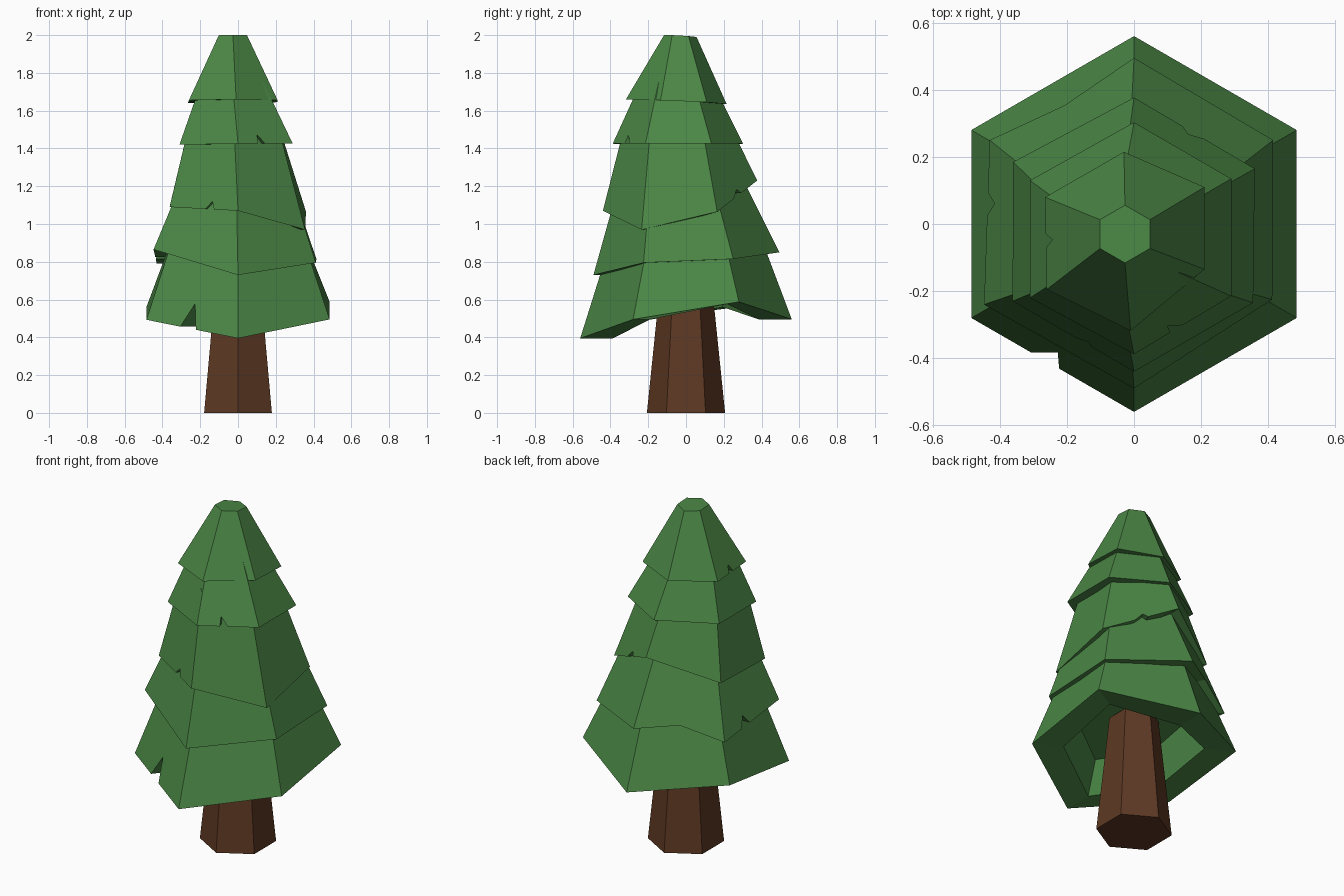
import bpy, bmesh, math
from mathutils import Vector

if "Cube" in bpy.data.objects:
    bpy.data.objects.remove(bpy.data.objects["Cube"])


def material(name, color):
    m = bpy.data.materials.new(name)
    m.diffuse_color = (*color, 1)
    m.use_nodes = True
    m.node_tree.nodes["Principled BSDF"].inputs["Base Color"].default_value = m.diffuse_color
    return m


GREEN = material("needles", (0.07, 0.24, 0.06))
BROWN = material("bark", (0.11, 0.04, 0.017))


def hexagon(cx, cy, r, z):
    # corners start at the front (-y) and run counter-clockwise
    return [Vector((cx + r * math.cos(math.radians(-90 + 60 * i)),
                    cy + r * math.sin(math.radians(-90 + 60 * i)), z)) for i in range(6)]


def finish(name, bm, mat):
    bmesh.ops.recalc_face_normals(bm, faces=bm.faces)
    me = bpy.data.meshes.new(name)
    bm.to_mesh(me)
    bm.free()
    me.materials.append(mat)
    ob = bpy.data.objects.new(name, me)
    bpy.context.collection.objects.link(ob)
    return ob


def tier(name, rim, top, chips, cavity=0.2):
    """Branch skirt: outer sides, thick underside rim, shallow cavity.
    chips are (edge, position along edge, lift toward top)."""
    rim = [Vector(p) for p in rim]
    center = sum(rim, Vector()) / 6
    bm = bmesh.new()
    T = [bm.verts.new(p) for p in top]
    outline, starts = [], []
    for i in range(6):
        j = (i + 1) % 6
        starts.append(len(outline))
        outline.append(rim[i])
        for e, t, lift in chips:
            if e == i:
                low = rim[i].lerp(rim[j], t)
                outline.append(low.lerp(top[i].lerp(top[j], t), lift))

    def ring(scale, dz):
        return [bm.verts.new((center.x + (p.x - center.x) * scale,
                              center.y + (p.y - center.y) * scale, p.z + dz)) for p in outline]

    O, I, C = ring(1, 0), ring(0.69, 0), ring(0.58, cavity)
    n = len(O)
    for i in range(6):
        end = starts[i + 1] if i < 5 else n
        low = [O[k % n] for k in range(starts[i], end + 1)]
        bm.faces.new(low + [T[(i + 1) % 6], T[i]])
    for k in range(n):
        m = (k + 1) % n
        bm.faces.new((O[m], O[k], I[k], I[m]))
        bm.faces.new((I[m], I[k], C[k], C[m]))
    bm.faces.new(T)
    bm.faces.new(C[::-1])
    return finish(name, bm, GREEN)


# Trunk
bm = bmesh.new()
a = [bm.verts.new(p) for p in hexagon(0, 0, 0.207, 0)]
b = [bm.verts.new(p) for p in hexagon(0, 0, 0.135, 0.7)]
for i in range(6):
    j = (i + 1) % 6
    bm.faces.new((a[i], a[j], b[j], b[i]))
bm.faces.new(a[::-1])
bm.faces.new(b)
finish("trunk", bm, BROWN)

# Branch tiers, bottom to top
tier("branches_bottom",
     [(0, -.56, .395), (.485, -.28, .495), (.485, .28, .588),
      (0, .56, .495), (-.485, .28, .56), (-.485, -.28, .493)],
     hexagon(0, 0, .37, 1.0),
     [(5, .37, 0), (5, .49, .24), (5, .54, 0)])

tier("branches_lower",
     [(0, -.49, .73), (.412, -.225, .795), (.415, .25, .815),
      (0, .495, .85), (-.43, .25, .79), (-.447, -.24, .865)],
     hexagon(-.01, -.025, .32, 1.25),
     [(3, .5, .12), (4, .32, 0), (4, .37, .14), (4, .46, 0)])

tier("branches_middle",
     [(0, -.44, 1.07), (.355, -.235, .97), (.36, .165, 1.065),
      (0, .377, 1.23), (-.36, .185, 1.10), (-.362, -.23, 1.09)],
     hexagon(-.025, -.055, .25, 1.6),
     [(5, .52, 0), (5, .62, .08), (5, .65, 0),
      (2, .42, 0), (2, .53, .07), (2, .6, 0)])

tier("branches_upper",
     [(0, -.388, 1.425), (.29, -.215, 1.425), (.29, .135, 1.425),
      (0, .303, 1.425), (-.31, .13, 1.42), (-.31, -.22, 1.42)],
     hexagon(-.03, -.05, .19, 1.75),
     [(0, .37, 0), (0, .385, .15), (0, .5, 0)], 0.1)

tip = hexagon(-.027, -.03, .086, 2.0)
for p in tip:
    p.z -= 0.01 * max(0, p.y + .03) / .086
tier("branches_top",
     [(-.01, -.318, 1.66), (.21, -.135, 1.655), (.21, .11, 1.645),
      (-.03, .215, 1.635), (-.265, .08, 1.64), (-.26, -.195, 1.655)],
     tip, [(4, .4, 0), (4, .47, .12), (4, .55, 0)], 0.08)
